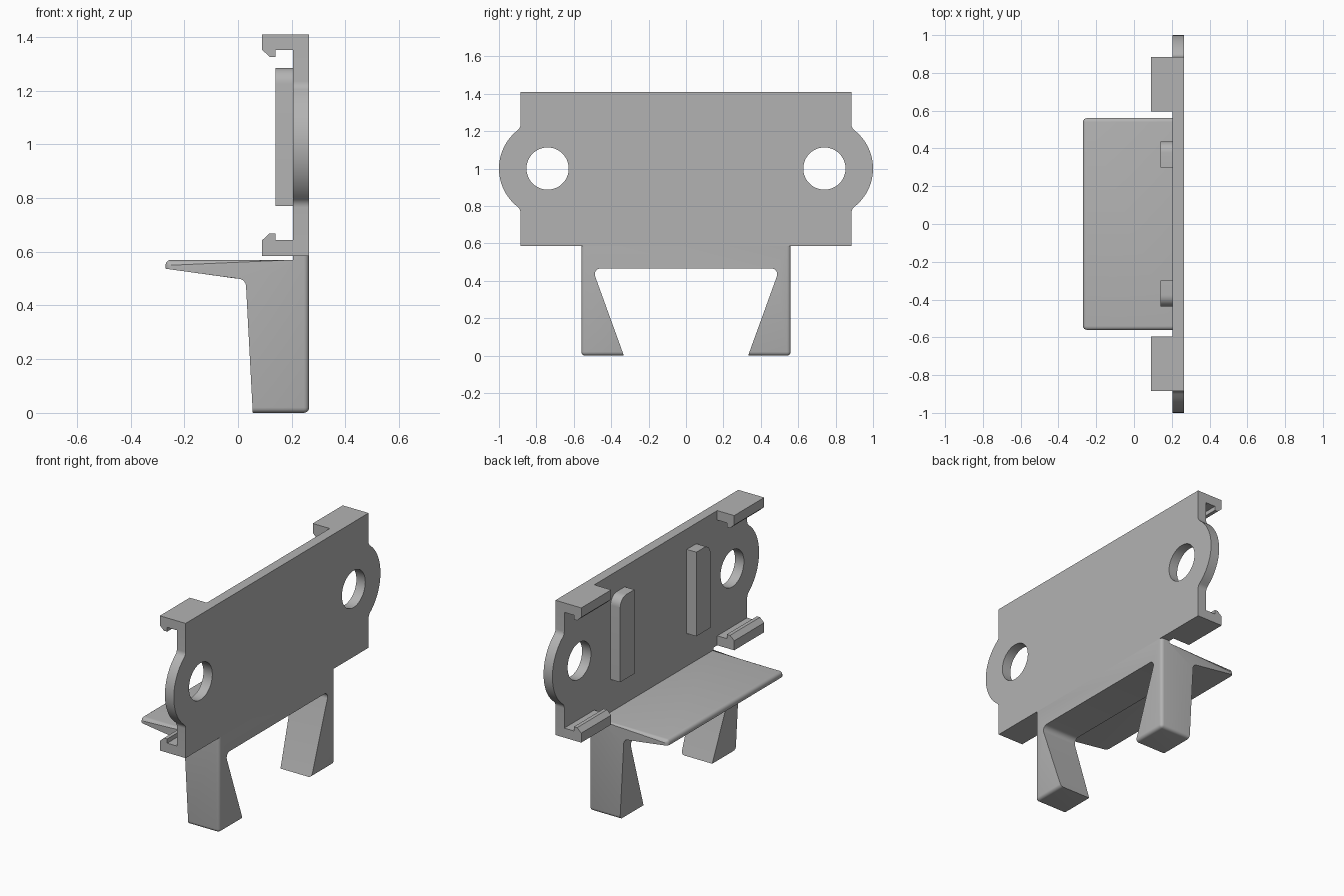
import bpy, bmesh
from math import sin, cos, radians

if "Cube" in bpy.data.objects:
    bpy.data.objects.remove(bpy.data.objects["Cube"], do_unlink=True)

GREY = (0.45, 0.45, 0.45, 1)
mat = bpy.data.materials.new("plain_grey")
mat.use_nodes = True
mat.diffuse_color = GREY
mat.node_tree.nodes["Principled BSDF"].inputs["Base Color"].default_value = GREY


def arc(cx, cy, r, start, end, steps=12):
    angles = [radians(start + (end - start) * i / steps) for i in range(steps + 1)]
    return [(cx + r * cos(a), cy + r * sin(a)) for a in angles]


def mirrored(half):
    """Close a half outline by mirroring it across its first coordinate."""
    return half + [(-a, b) for a, b in reversed(half)]


def prism(name, outline, axis, lo, hi, round_edges=None):
    """Extrude a YZ outline along x, or an XZ outline along y."""
    place = (lambda p, t: (t, *p)) if axis == "x" else (lambda p, t: (p[0], t, p[1]))
    bm = bmesh.new()
    ends = [[bm.verts.new(place(p, t)) for p in outline] for t in (lo, hi)]
    for ring in ends:
        bm.faces.new(ring)
    n = len(outline)
    for i in range(n):
        j = (i + 1) % n
        bm.faces.new((ends[0][i], ends[0][j], ends[1][j], ends[1][i]))
    bmesh.ops.recalc_face_normals(bm, faces=bm.faces)
    if round_edges:
        bm.normal_update()
        bmesh.ops.bevel(bm, geom=[e for e in bm.edges if round_edges(e)], offset=0.02,
                        offset_type="OFFSET", segments=4, profile=0.5, affect="EDGES")
    mesh = bpy.data.meshes.new(name)
    bm.to_mesh(mesh)
    bm.free()
    mesh.materials.append(mat)
    obj = bpy.data.objects.new(name, mesh)
    bpy.context.collection.objects.link(obj)
    return obj


def activate(obj):
    bpy.ops.object.select_all(action="DESELECT")
    obj.select_set(True)
    bpy.context.view_layer.objects.active = obj


def cut(obj, cutter):
    cutter.hide_render = True
    mod = obj.modifiers.new("cut", "BOOLEAN")
    mod.operation, mod.solver, mod.object = "DIFFERENCE", "EXACT", cutter
    activate(obj)
    bpy.ops.object.modifier_apply(modifier=mod.name)
    bpy.data.objects.remove(cutter, do_unlink=True)


parts = []
BACK, FRONT = 0.205, 0.265
BOTTOM, TOP = 0.585, 1.41
EAR_Y, EAR_Z = 0.74, 1.0

# Mounting plate with a rounded, filleted ear and a hole at each end
ear = ([(0.885, BOTTOM)]
       + arc(0.923, 0.765, 0.038, 180, 128, 6)
       + arc(EAR_Y, EAR_Z, 0.26, -52, 52, 24)[1:-1]
       + arc(0.923, 1.235, 0.038, 232, 180, 6)
       + [(0.885, TOP)])
plate = prism("mounting_plate", mirrored(ear), "x", BACK, FRONT)
for side in (-1, 1):
    hole = arc(side * EAR_Y, EAR_Z, 0.113, 0, 360, 48)[:-1]
    cut(plate, prism("hole_cutter", hole, "x", 0, 0.5))
parts.append(plate)

# Hooked clips at the four corners
hook = [(BACK, 0), (0.09, 0), (0.09, 0.058), (0.118, 0.084),
        (0.14, 0.084), (0.14, 0.058), (BACK, 0.058)]
for level, base, up in (("lower", BOTTOM, 1), ("upper", TOP, -1)):
    for side, lo, hi in (("left", 0.595, 0.885), ("right", -0.885, -0.595)):
        outline = [(x, base + up * z) for x, z in hook]
        parts.append(prism(f"{level}_clip_{side}", outline, "y", lo, hi))

# Upright ribs, each with its outer top corner rounded
for name, s in (("rib_a", 1), ("rib_b", -1)):
    rib = [(0.3, 0.77), (0.437, 0.77)] + arc(0.377, 1.225, 0.06, 0, 90, 8) + [(0.3, 1.285)]
    parts.append(prism(name, [(s * y, z) for y, z in rib], "x", 0.14, BACK))


# Shelf and legs: one side profile, rounded outside, with the gap cut through
def outer_edge(e):
    square = all(max(abs(c) for c in f.normal) > 0.9999 for f in e.link_faces)
    mid_z = (e.verts[0].co.z + e.verts[1].co.z) / 2
    return square and e.is_convex and mid_z < 0.575


profile = ([(FRONT, BOTTOM), (BACK, BOTTOM), (BACK, 0.57), (-0.27, 0.57), (-0.27, 0.537)]
           + arc(0.0, 0.47, 0.03, 95, 3, 8)
           + [(0.055, 0), (FRONT, 0)])
stand = prism("shelf_and_legs", profile, "y", -0.56, 0.56, outer_edge)
gap = [(0.296, -0.1)] + arc(0.458, 0.435, 0.03, -20, 90, 8)
cut(stand, prism("gap_cutter", mirrored(gap), "x", -0.6, 0.6))
parts.append(stand)

for obj in parts:
    activate(obj)
    bpy.ops.object.shade_smooth_by_angle(angle=radians(30))
